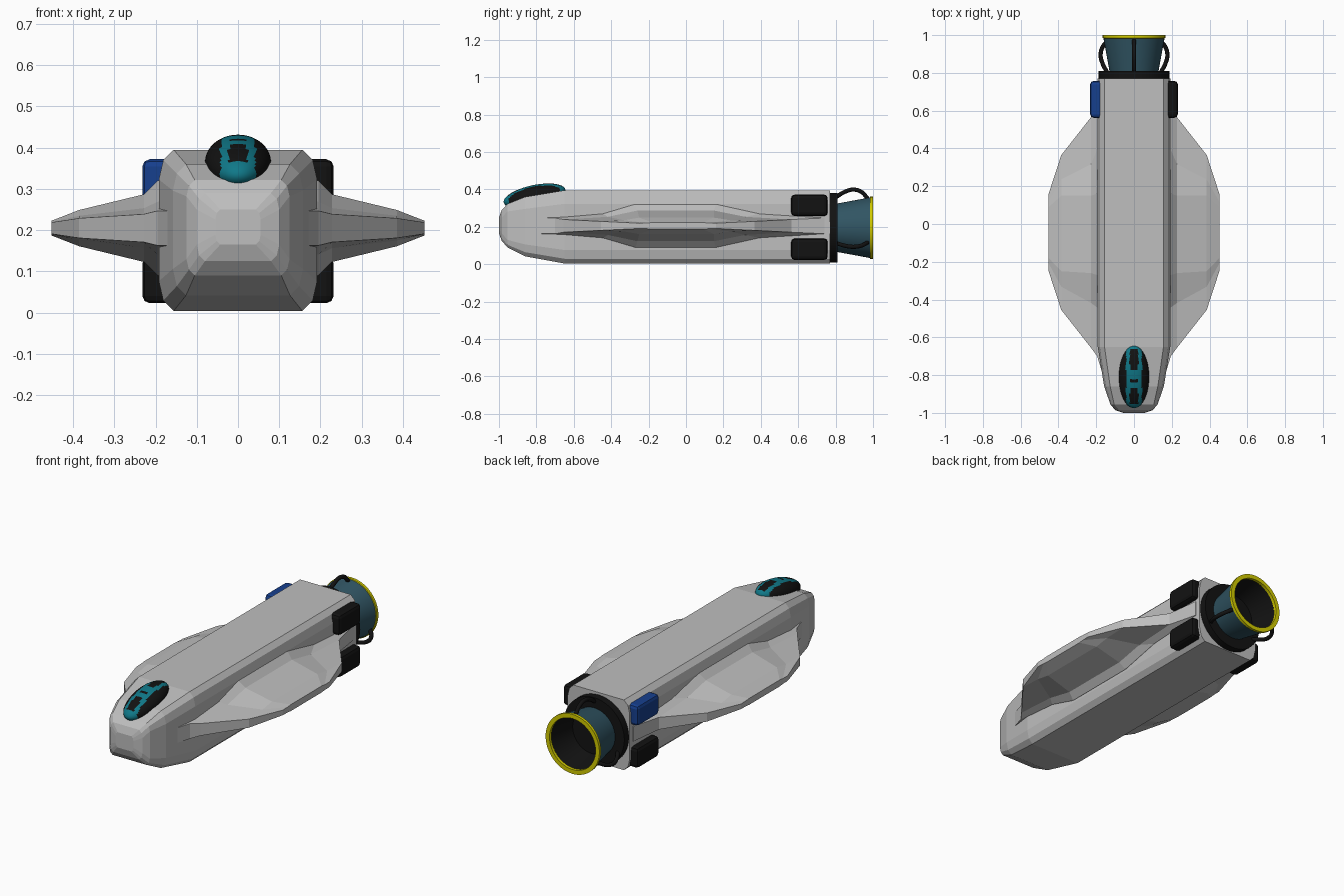
import bpy, bmesh, math
from mathutils import Vector, Matrix

if "Cube" in bpy.data.objects:
    bpy.data.objects.remove(bpy.data.objects["Cube"])


def mat(name, r, g, b):
    m = bpy.data.materials.new(name)
    m.diffuse_color = (r, g, b, 1)
    m.use_nodes = True
    m.node_tree.nodes["Principled BSDF"].inputs["Base Color"].default_value = m.diffuse_color
    return m


GREY = mat("hull grey", 0.52, 0.52, 0.52)
BLACK = mat("black", 0.006, 0.006, 0.006)
BLUE = mat("deep blue", 0.008, 0.05, 0.27)
TEAL = mat("canopy teal", 0.005, 0.19, 0.25)
STEEL = mat("nozzle steel blue", 0.03, 0.09, 0.125)
YELLOW = mat("rim yellow", 0.65, 0.60, 0.0)


def make(name, bm, *mats):
    bmesh.ops.recalc_face_normals(bm, faces=bm.faces)
    me = bpy.data.meshes.new(name)
    bm.to_mesh(me)
    bm.free()
    for m in mats:
        me.materials.append(m)
    ob = bpy.data.objects.new(name, me)
    bpy.context.collection.objects.link(ob)
    return ob


def loft(rings, cap=True):
    bm = bmesh.new()
    vs = [[bm.verts.new(p) for p in r] for r in rings]
    n = len(rings[0])
    for a, b in zip(vs, vs[1:]):
        for i in range(n):
            j = (i + 1) % n
            bm.faces.new((a[i], a[j], b[j], b[i]))
    if cap:
        bm.faces.new(vs[0])
        bm.faces.new(vs[-1])
    return bm


def smooth(ob, angle=35):
    bpy.ops.object.select_all(action='DESELECT')
    ob.select_set(True)
    bpy.context.view_layer.objects.active = ob
    bpy.ops.object.shade_smooth_by_angle(angle=math.radians(angle))


# Fuselage: chamfered box tapering into a blunt nose
def hull_ring(y, w, z0, z1, c):
    d = c * 0.3
    q = [(w, z1 - c * 2), (w - d, z1 - c * 0.7), (w - c, z1)]
    top = q + [(-x, z) for x, z in reversed(q)]
    p = [(w, z0 + c * 2), (w - d, z0 + c * 0.7), (w - c, z0)]
    bot = [(-x, z) for x, z in p] + list(reversed(p))
    return [(x, y, z) for x, z in top + bot]


make("fuselage", loft([hull_ring(*s) for s in [
    (0.77, 0.192, 0.004, 0.395, 0.036),
    (-0.65, 0.192, 0.004, 0.395, 0.036),
    (-0.86, 0.158, 0.042, 0.360, 0.032),
    (-0.955, 0.125, 0.090, 0.322, 0.020),
    (-0.985, 0.100, 0.125, 0.290, 0.020),
    (-1.0, 0.055, 0.165, 0.250, 0.012)]]), GREY)


# Wings: faceted blades, thick in the middle of the chord
def wing_ring(x, le, te, sf, sr, e, m):
    k = e + 0.3 * (m - e)
    t = [(le, e), (le + 0.6 * (sf - le), k), (sf, m),
         (sr, m), (te + 0.6 * (sr - te), k), (te, e)]
    pts = t + [(y, -z) for y, z in reversed(t)]
    return [(x, y, 0.205 + z) for y, z in pts]


wing = make("wings", loft([wing_ring(*s) for s in [
    (0.14, -0.88, 0.76, -0.28, 0.18, 0.042, 0.125),
    (0.195, -0.70, 0.74, -0.27, 0.16, 0.042, 0.115),
    (0.228, -0.655, 0.565, -0.26, 0.15, 0.034, 0.082),
    (0.385, -0.455, 0.365, -0.25, 0.15, 0.024, 0.044),
    (0.452, -0.25, 0.16, -0.18, 0.09, 0.014, 0.018)]]), GREY)
wing.modifiers.new("mirror", 'MIRROR')

# Canopy: tilted egg, teal centre band with dark frame patches
bm = bmesh.new()
bmesh.ops.create_uvsphere(bm, u_segments=48, v_segments=32, radius=1)
bmesh.ops.rotate(bm, verts=bm.verts, matrix=Matrix.Rotation(math.pi / 2, 3, 'X'))
bm.transform(Matrix.Translation((0, -0.81, 0.365)) @ Matrix.Rotation(math.radians(12), 4, 'X')
             @ Matrix.Diagonal((0.08, 0.168, 0.058, 1)))
for f in bm.faces:
    c = f.calc_center_median()
    band = abs(c.x) < 0.042
    patch = abs(c.x) < 0.022 and (c.y > -0.77 and c.y < -0.66 or -0.95 < c.y < -0.87
                                  or abs(c.y + 0.83) < 0.012)
    f.material_index = 0 if band and not patch else 1
smooth(make("canopy", bm, TEAL, BLACK))

# Side pods: four rounded blocks near the tail
for name, sx, z, m in [("upper_left_pod", -1, 0.315, BLUE), ("upper_right_pod", 1, 0.315, BLACK),
                       ("lower_left_pod", -1, 0.080, BLACK), ("lower_right_pod", 1, 0.080, BLACK)]:
    bm = bmesh.new()
    bmesh.ops.create_cube(bm, size=1)
    bm.transform(Matrix.Translation((sx * 0.195, 0.66, z)) @ Matrix.Diagonal((0.074, 0.195, 0.114, 1)))
    bmesh.ops.bevel(bm, geom=bm.edges[:], offset=0.018, segments=2, profile=0.5, affect='EDGES')
    make(name, bm, m)

ZC = 0.195


def ring(r, y, n=48):
    return [(r * math.cos(2 * math.pi * i / n), y, ZC + r * math.sin(2 * math.pi * i / n))
            for i in range(n)]


# Engine mount disc, hollow nozzle bell and rim
smooth(make("engine_plate", loft([ring(0.187, 0.765), ring(0.187, 0.81)]), BLACK))
smooth(make("nozzle", loft([ring(0.128, 0.80), ring(0.162, 0.985), ring(0.150, 0.985)], False), STEEL))
smooth(make("nozzle_lining", loft([ring(0.149, 0.985), ring(0.118, 0.83), ring(0.002, 0.83)], False), BLACK))
bm = loft([ring(0.162, 0.983), ring(0.166, 0.985), ring(0.166, 1.0),
           ring(0.142, 1.0), ring(0.142, 0.983), ring(0.162, 0.983)], False)
smooth(make("nozzle_rim", bm, YELLOW))

# Fuel pipes: three loops around the bell
for i, a in enumerate((90, 210, 330)):
    cu = bpy.data.curves.new("fuel_pipe", 'CURVE')
    cu.dimensions = '3D'
    cu.bevel_depth = 0.011
    cu.bevel_resolution = 2
    cu.resolution_u = 6
    sp = cu.splines.new('BEZIER')
    path = [(0.165, 0.805), (0.190, 0.845), (0.204, 0.895), (0.190, 0.94), (0.155, 0.972)]
    sp.bezier_points.add(len(path) - 1)
    for bp, (r, y) in zip(sp.bezier_points, path):
        t = math.radians(a)
        bp.co = Vector((r * math.cos(t), y, ZC + r * math.sin(t)))
        bp.handle_left_type = bp.handle_right_type = 'AUTO'
    cu.materials.append(BLACK)
    bpy.context.collection.objects.link(bpy.data.objects.new("fuel_pipe_%d" % (i + 1), cu))
